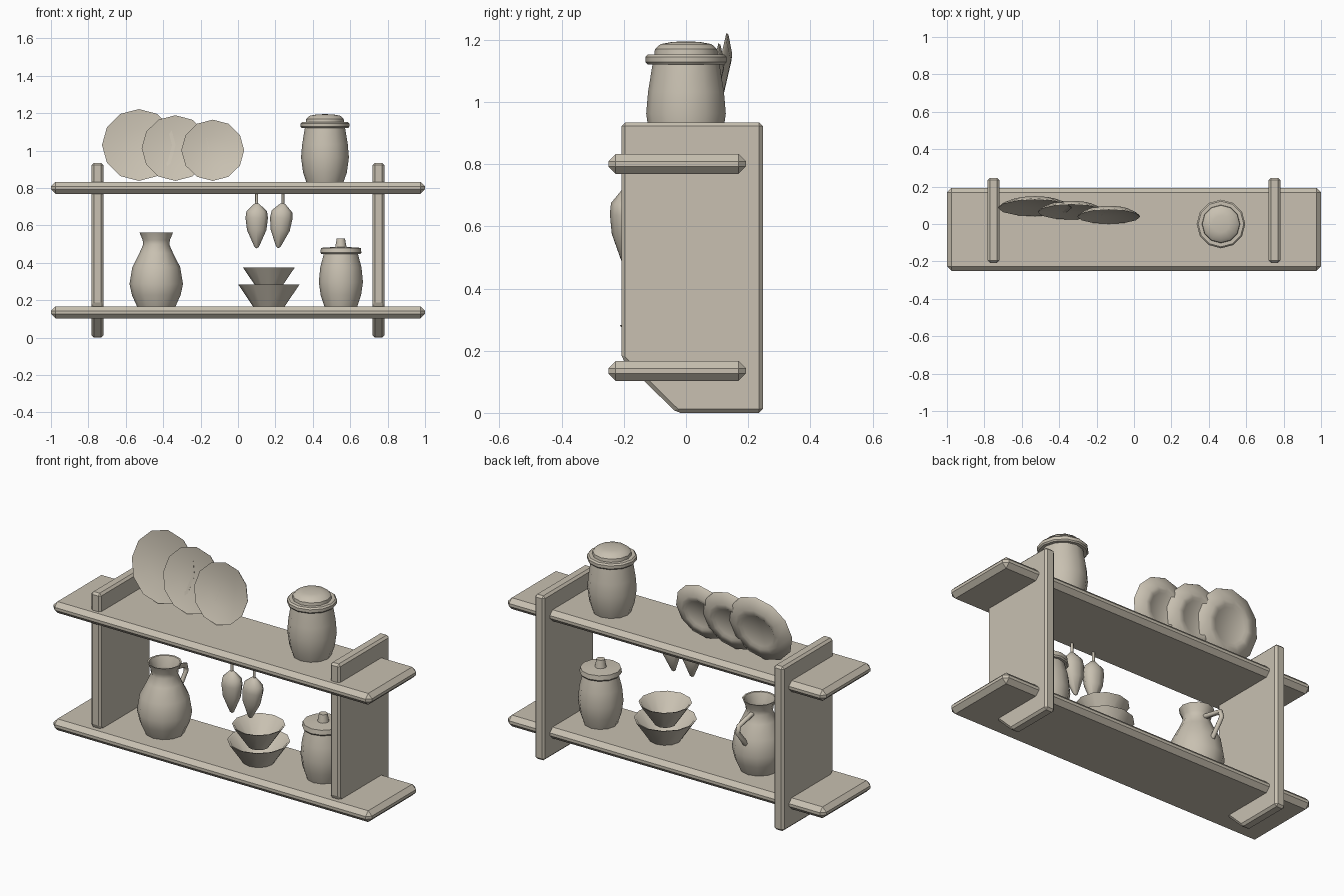
import bpy, bmesh, math
from mathutils import Matrix, Vector

cube = bpy.data.objects.get("Cube")
if cube:
    bpy.data.objects.remove(cube, do_unlink=True)

COLOUR = (0.58, 0.53, 0.44, 1)
clay = bpy.data.materials.new("warm_beige")
clay.use_nodes = True
clay.diffuse_color = COLOUR
clay.node_tree.nodes["Principled BSDF"].inputs["Base Color"].default_value = COLOUR


def add_object(name, bm, matrix=None, smooth_angle=None):
    bmesh.ops.recalc_face_normals(bm, faces=bm.faces)
    mesh = bpy.data.meshes.new(name)
    bm.to_mesh(mesh)
    bm.free()
    mesh.materials.append(clay)
    obj = bpy.data.objects.new(name, mesh)
    bpy.context.collection.objects.link(obj)
    if matrix:
        obj.matrix_world = matrix
    if smooth_angle:
        bpy.ops.object.select_all(action='DESELECT')
        obj.select_set(True)
        bpy.context.view_layer.objects.active = obj
        bpy.ops.object.shade_smooth_by_angle(angle=math.radians(smooth_angle))
    return obj


def board(name, outline, x0, x1, bevel):
    """Extrude a (y, z) outline along x and chamfer its edges."""
    bm = bmesh.new()
    face = bm.faces.new([bm.verts.new((x0, y, z)) for y, z in outline])
    out = bmesh.ops.extrude_face_region(bm, geom=[face])["geom"]
    moved = [v for v in out if isinstance(v, bmesh.types.BMVert)]
    bmesh.ops.translate(bm, verts=moved, vec=(x1 - x0, 0, 0))
    obj = add_object(name, bm)
    mod = obj.modifiers.new("chamfer", 'BEVEL')
    mod.width = bevel
    mod.segments = 1
    return obj


def lathe(name, profile, matrix, sides=12, angle=50):
    """Spin an (r, z) profile about the local z axis."""
    bm = bmesh.new()
    verts = [bm.verts.new((r, 0, z)) for r, z in profile]
    edges = [bm.edges.new(pair) for pair in zip(verts, verts[1:])]
    bmesh.ops.spin(bm, geom=verts + edges, cent=(0, 0, 0), axis=(0, 0, 1),
                   angle=math.tau, steps=sides, use_duplicate=False)
    bmesh.ops.remove_doubles(bm, verts=bm.verts, dist=0.0005)
    return add_object(name, bm, matrix, angle)


def tube(name, points, radius, sides=6):
    curve = bpy.data.curves.new(name, 'CURVE')
    curve.dimensions = '3D'
    curve.bevel_depth = radius
    curve.bevel_resolution = (sides - 4) // 2
    curve.use_fill_caps = True
    spline = curve.splines.new('POLY')
    spline.points.add(len(points) - 1)
    for p, co in zip(spline.points, points):
        p.co = (*co, 1)
    curve.materials.append(clay)
    obj = bpy.data.objects.new(name, curve)
    bpy.context.collection.objects.link(obj)
    return obj


at = Matrix.Translation
LOW, HIGH = 0.167, 0.833      # shelf tops

# Shelves
for name, top in (("lower_shelf", LOW), ("upper_shelf", HIGH)):
    bottom = top - 0.064
    board(name, [(-0.25, bottom), (0.193, bottom), (0.193, top), (-0.25, top)],
          -1, 1, 0.024)

# Side boards with a cut lower front corner
side = [(-0.03, 0), (0.247, 0), (0.247, 0.934), (-0.208, 0.934), (-0.208, 0.175)]
board("left_side", side, 0.72, 0.782, 0.012)
board("right_side", side, -0.782, -0.72, 0.012)

# Leaning plates: dished front, foot ring on the back
tilt = math.radians(13)
for i, (x, y, R) in enumerate([(-0.53, 0.107, 0.197), (-0.335, 0.085, 0.18),
                               (-0.135, 0.06, 0.168)]):
    profile = [(0, 0), (0.5 * R, 0), (R, 0.022), (0.98 * R, 0.014),
               (0.68 * R, -0.012), (0.56 * R, -0.014), (0.48 * R, -0.005), (0, -0.005)]
    lean = Matrix.Rotation(math.pi / 2 - tilt, 4, 'X')
    lathe(f"plate_{i + 1}", profile, at((x, y, HIGH + R * math.cos(tilt))) @ lean)

# Large jar on the upper shelf
spot = at((0.465, 0, HIGH))
lathe("large_jar_body", [(0, 0), (0.1, 0), (0.117, 0.05), (0.128, 0.13),
                         (0.122, 0.2), (0.107, 0.292), (0, 0.292)], spot)
lathe("large_jar_lid", [(0, 0.288), (0.124, 0.288), (0.13, 0.295), (0.13, 0.312),
                        (0.122, 0.32), (0.102, 0.32), (0.1, 0.337), (0.082, 0.353),
                        (0.045, 0.36), (0, 0.362)], spot, 12, 35)

# Small jar on the lower shelf
spot = at((0.55, -0.02, LOW))
lathe("small_jar_body", [(0, 0), (0.088, 0), (0.108, 0.06), (0.118, 0.13),
                         (0.11, 0.21), (0.09, 0.285), (0, 0.285)], spot)
lathe("small_jar_lid", [(0, 0.28), (0.104, 0.28), (0.11, 0.288), (0.106, 0.313),
                        (0.03, 0.318), (0.022, 0.362), (0, 0.362)], spot, 12, 35)

# Stacked bowls
lathe("lower_bowl", [(0, 0), (0.085, 0), (0.163, 0.116), (0.15, 0.112),
                     (0.08, 0.02), (0, 0.015)], at((0.165, -0.05, LOW)))
lathe("upper_bowl", [(0, 0), (0.055, 0), (0.138, 0.122), (0.126, 0.118),
                     (0.055, 0.02), (0, 0.014)], at((0.165, -0.05, LOW + 0.085)))

# Pitcher and its handle at the back
px, py = -0.437, -0.035
lathe("pitcher", [(0, 0), (0.103, 0), (0.13, 0.06), (0.143, 0.12), (0.128, 0.21),
                  (0.09, 0.285), (0.07, 0.33), (0.073, 0.355), (0.09, 0.396),
                  (0.082, 0.394), (0.062, 0.34), (0.06, 0.32), (0.1, 0.22),
                  (0.1, 0.05), (0, 0.03)], at((px, py, LOW)))
tube("pitcher_handle", [(px, py + y, z) for y, z in
                        [(0.06, 0.5), (0.185, 0.475), (0.195, 0.44), (0.115, 0.34)]], 0.014)

# Hanging spoons
for name, x, turn in (("hanging_spoon_1", 0.1, 0), ("hanging_spoon_2", 0.24, 6)):
    pose = (at((x, -0.197, 0.72)) @ Matrix.Rotation(math.radians(turn), 4, 'Y')
            @ Matrix.Diagonal((1, 0.8, 1, 1)))
    lathe(name, [(0, 0), (0.014, -0.005), (0.055, -0.045), (0.06, -0.08),
                 (0.052, -0.145), (0.012, -0.235), (0, -0.243)], pose, 8)
    tube(name + "_handle", [(x, -0.197, 0.785), (x, -0.197, 0.705)], 0.008)
